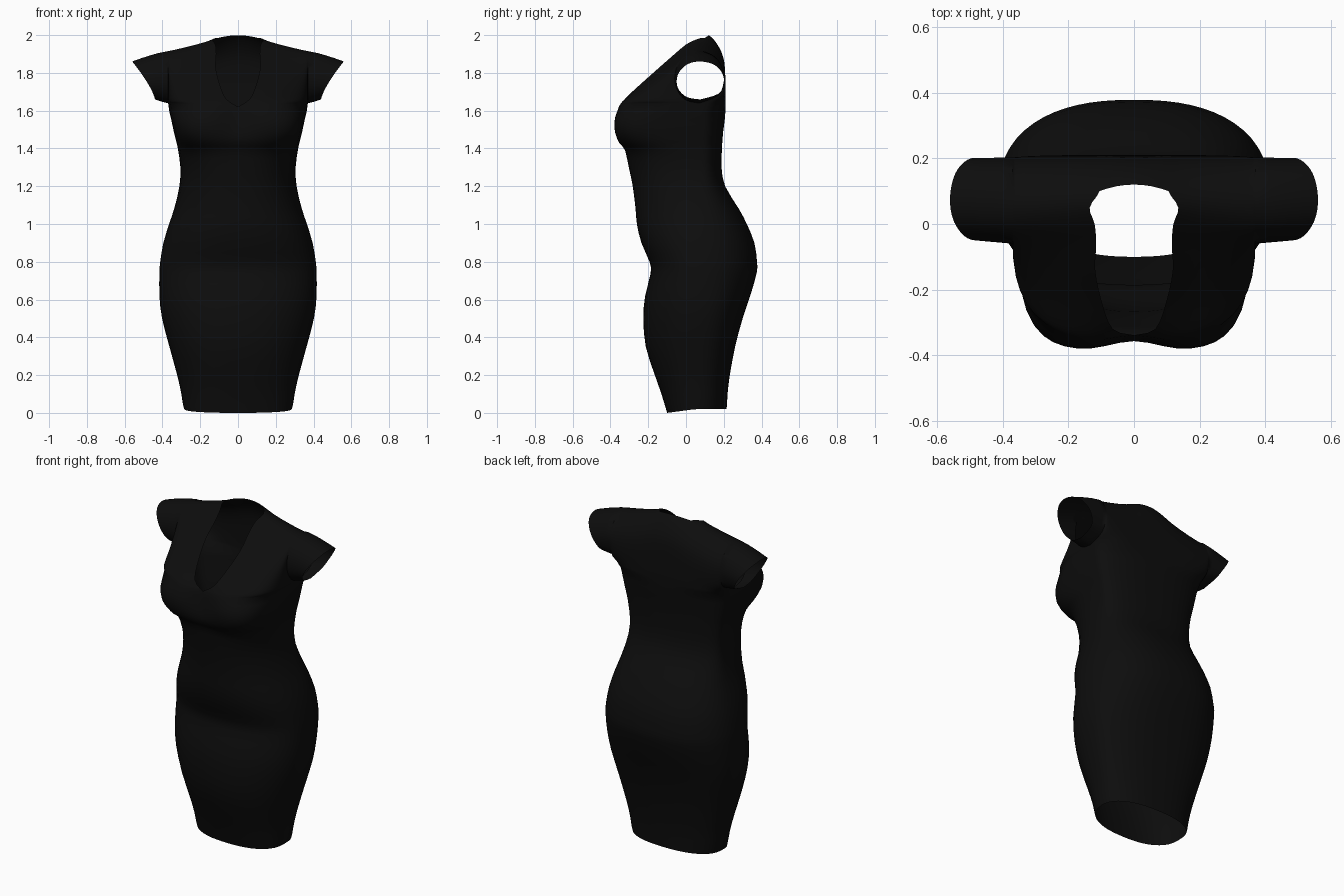
import bpy, bmesh, math

if "Cube" in bpy.data.objects:
    bpy.data.objects.remove(bpy.data.objects["Cube"])

black = bpy.data.materials.new("black_fabric")
black.diffuse_color = (0.004, 0.004, 0.004, 1)
black.use_nodes = True
black.node_tree.nodes["Principled BSDF"].inputs["Base Color"].default_value = black.diffuse_color

K, KB, SUB = 12, 4, 3      # side columns, back-neck columns, steps per control row
ARM_X = 0.37               # where the shoulder becomes the sleeve


def smooth(rows, sub):
    """Catmull-Rom resampling of a list of equal-length tuples."""
    out = []
    for i in range(len(rows) - 1):
        p = [rows[min(max(i + d, 0), len(rows) - 1)] for d in (-1, 0, 1, 2)]
        for s in range(sub):
            t = s / sub
            out.append(tuple(0.5 * (2 * b + (c - a) * t + (2 * a - 5 * b + 4 * c - d) * t * t
                                    + (3 * b - a - 3 * c + d) * t ** 3)
                             for a, b, c, d in zip(*p)))
    return out + [rows[-1]]


def lerp(a, b, t):
    return a + (b - a) * t


def fall(u, n):
    """0 in the middle of the body, 1 at its side (superellipse)."""
    return 1 - max(0, 1 - min(u, 1) ** n) ** (1 / n)


def cleavage(x, z):
    return 0.035 * math.exp(-(x / 0.09) ** 2 - ((z - 1.55) / 0.1) ** 2)


# z, half width, front y, back y, front squareness
BODY = smooth([
    (0.00, 0.285, -0.100, 0.215, 2.4), (0.10, 0.300, -0.130, 0.220, 2.3),
    (0.20, 0.322, -0.165, 0.232, 2.3), (0.35, 0.363, -0.213, 0.260, 2.3),
    (0.50, 0.402, -0.226, 0.300, 2.3), (0.62, 0.416, -0.216, 0.340, 2.3),
    (0.74, 0.416, -0.187, 0.374, 2.3), (0.80, 0.412, -0.193, 0.376, 2.3),
    (0.90, 0.395, -0.236, 0.362, 2.3), (1.00, 0.365, -0.260, 0.322, 2.3),
    (1.08, 0.338, -0.267, 0.280, 2.3), (1.20, 0.310, -0.282, 0.207, 2.4),
    (1.30, 0.305, -0.303, 0.188, 2.5), (1.39, 0.317, -0.325, 0.190, 2.8),
    (1.43, 0.325, -0.358, 0.192, 3.6), (1.49, 0.340, -0.381, 0.197, 4.5),
    (1.56, 0.355, -0.382, 0.206, 4.2), (1.62, ARM_X, -0.360, 0.210, 3.2)], 2)
# neckline edge, front low point over the shoulder and down the back: x, y, z
NECK = smooth([
    (0, -0.36, 1.62), (0.065, -0.325, 1.665), (0.10, -0.23, 1.75), (0.118, -0.14, 1.83),
    (0.115, -0.06, 1.90), (0.12, 0.0, 1.95), (0.135, 0.05, 1.975), (0.105, 0.10, 1.985),
    (0.11, 0.15, 1.945), (0.12, 0.19, 1.88), (0.12, 0.207, 1.80), (0.12, 0.21, 1.70),
    (0.12, 0.21, 1.62)], SUB)
# arm loop, starting and ending at the armpit: y, z
ARM = smooth([
    (0.07, 1.64), (0.0, 1.655), (-0.045, 1.705), (-0.06, 1.77), (-0.045, 1.84),
    (0.0, 1.895), (0.06, 1.915), (0.12, 1.905), (0.165, 1.875), (0.195, 1.82),
    (0.20, 1.755), (0.17, 1.68), (0.07, 1.64)], SUB)
COLS = [math.sin(i / K * math.pi / 2) for i in range(K + 1)]
TOP = 7 * SUB              # row of the back neck edge

bm = bmesh.new()


def grid(rows):
    vs = [[bm.verts.new(p) for p in r] for r in rows]
    for a, b in zip(vs, vs[1:]):
        for i in range(len(a) - 1):
            bm.faces.new((a[i], a[i + 1], b[i + 1], b[i]))


# shoulder panel, from neckline to arm
panel = []
for (nx, ny, nz), (ay, az) in zip(NECK, ARM):
    row = []
    for u in COLS:
        x = lerp(nx, ARM_X, u)
        z = lerp(nz, az, u ** 0.8)
        y = lerp(ny, ay, fall(u, 3.2))
        row.append((x, y + (cleavage(x, z) if y < 0 else 0), z))
    panel.append(row)
grid(panel)

# upper back between the neck edges
back = []
for j in range(TOP, len(NECK)):
    nx, ny, nz = NECK[j]
    k = max(0, 1 - (j - TOP) / (3 * SUB))
    back.append([(nx * i / KB, ny + 0.02 * k * (1 - (i / KB) ** 2),
                  nz + 0.014 * k * (1 - (i / KB) ** 2)) for i in range(KB + 1)])
grid(back)

# cap sleeve, slanting out to a pointed top
sleeve = []
for y, z in ARM:
    ez = 1.76 + (z - 1.7775) * 0.73
    ey = 0.075 + (y - 0.07) * 0.96
    ex = 0.44 + 0.12 * max(0, (ez - 1.66) / 0.2) ** 1.35
    row = []
    for i in range(5):
        t = i / 4
        row.append((lerp(ARM_X, ex, t), lerp(y, ey, t), lerp(z, ez, t ** 1.3)))
    sleeve.append(row)
grid(sleeve)

# body rings (half), hem to chest, closing on the panel's bottom edges
rings = []
n0 = 0.12 / ARM_X
back_u = [lerp(n0, 1, v) for v in COLS[-2::-1]] + [n0 * i / KB for i in range(KB - 1, -1, -1)]
for z, w, yf, yb, n in BODY[:-1]:
    side = lerp(0.06, 0.08, min(1, z / 0.5))
    ring = []
    for u in COLS:
        x = w * u
        ring.append((x, lerp(yf, side, fall(u, n)) + cleavage(x, z), z))
    ring += [(w * u, lerp(yb, side, fall(u, 2.4)), z) for u in back_u]
    if z == 0:             # hem dips slightly at the front
        ring = [(x, y, 0.02 * min(1, max(0, (y + 0.1) / 0.15))) for x, y, _ in ring]
    rings.append(ring)
rings.append(panel[0] + panel[-1][-2::-1] + back[-1][-2::-1])
grid(rings)

# mirror to the other side and weld
geom = bm.verts[:] + bm.edges[:] + bm.faces[:]
copy = bmesh.ops.duplicate(bm, geom=geom)["geom"]
for v in copy:
    if isinstance(v, bmesh.types.BMVert):
        v.co.x = -v.co.x
bmesh.ops.remove_doubles(bm, verts=bm.verts[:], dist=0.0008)
bmesh.ops.recalc_face_normals(bm, faces=bm.faces[:])
# outward check on a front face near the hip
bm.faces.ensure_lookup_table()
f = min(bm.faces, key=lambda q: abs(q.calc_center_median().z - 0.5)
        + abs(q.calc_center_median().x) + q.calc_center_median().y)
if f.normal.y > 0:
    bmesh.ops.reverse_faces(bm, faces=bm.faces[:])

mesh = bpy.data.meshes.new("dress")
bm.to_mesh(mesh)
bm.free()
mesh.materials.append(black)
dress = bpy.data.objects.new("dress", mesh)
bpy.context.collection.objects.link(dress)
bpy.context.view_layer.objects.active = dress
dress.select_set(True)
bpy.ops.object.shade_smooth_by_angle(angle=math.radians(60))
